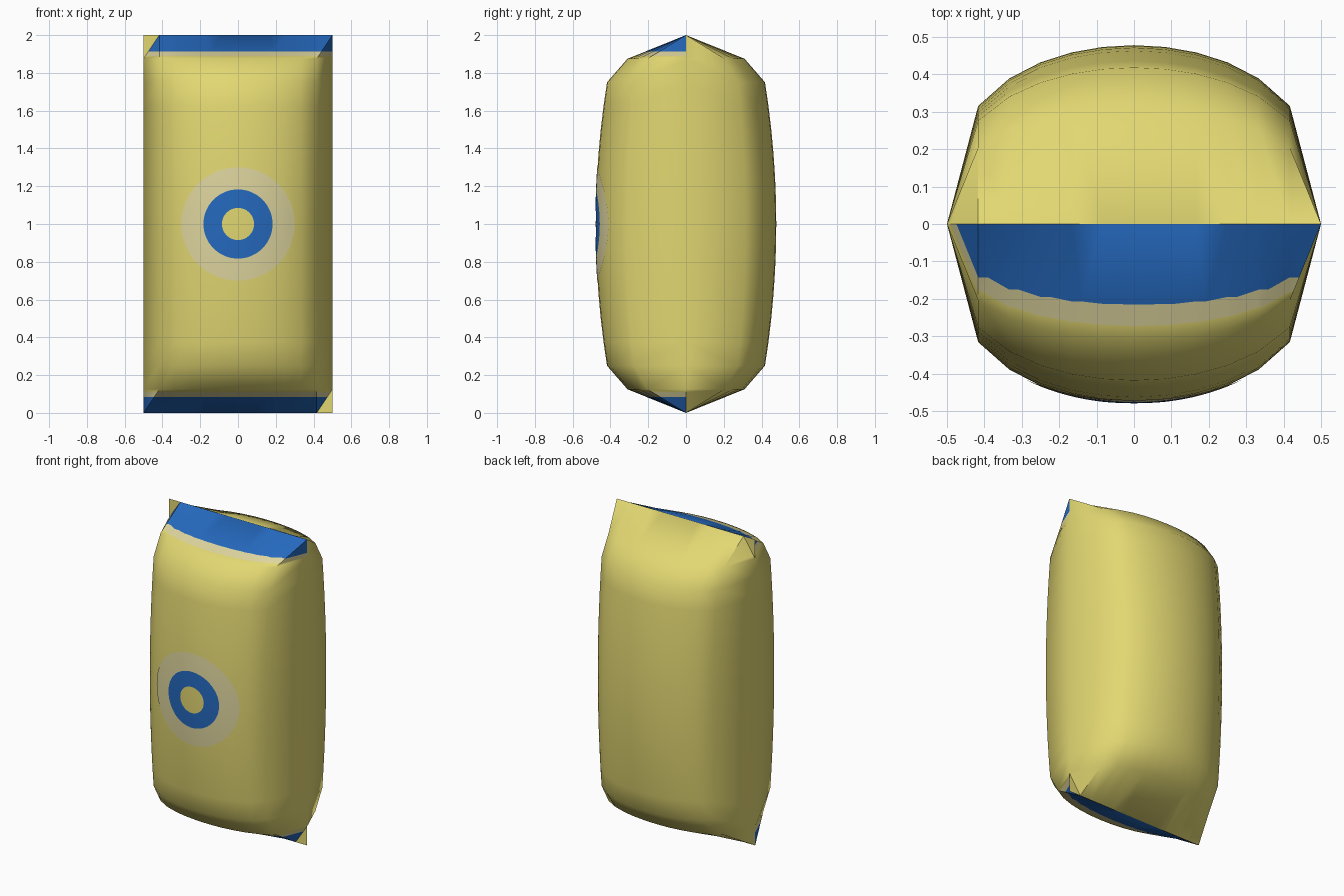
import bpy, bmesh, math

if "Cube" in bpy.data.objects:
    bpy.data.objects.remove(bpy.data.objects["Cube"])

NX, NZ, DEPTH = 12, 16, 0.478


def material(name, rgb):
    lin = [((c / 255 + 0.055) / 1.055) ** 2.4 for c in rgb]
    m = bpy.data.materials.new(name)
    m.diffuse_color = (*lin, 1)
    m.use_nodes = True
    m.node_tree.nodes["Principled BSDF"].inputs["Base Color"].default_value = m.diffuse_color
    return m


YELLOW = material("soft yellow", (226, 215, 114))
BLUE = material("blue", (37, 105, 190))
PALE = material("pale cream", (222, 213, 158))


def bulge(x, z):
    """Half thickness of the puffed bag, zero along all four seams."""
    u, v = min(abs(x) / 0.5, 1), min(abs(z - 1), 1)
    across = max(1 - u * u, 0) ** 0.35
    if v <= 0.75:
        up = 1 - 0.222 * v * v
    elif v <= 0.875:
        up = 0.875 - (v - 0.75) / 0.125 * 0.227
    else:
        up = 0.648 * (1 - v) / 0.125
    return DEPTH * across * up


def finish(bm, name, mats, angle):
    me = bpy.data.meshes.new(name)
    bm.to_mesh(me)
    bm.free()
    for m in mats:
        me.materials.append(m)
    ob = bpy.data.objects.new(name, me)
    bpy.context.collection.objects.link(ob)
    bpy.ops.object.select_all(action='DESELECT')
    ob.select_set(True)
    bpy.context.view_layer.objects.active = ob
    bpy.ops.object.shade_smooth_by_angle(angle=math.radians(angle))
    return ob


# Bag body: two puffed panels sharing their seam points
bm = bmesh.new()
points = {}


def point(i, j, side):
    seam = i in (0, NX) or j in (0, NZ)
    key = (i, j, 0 if seam else side)
    if key not in points:
        x, z = i / NX - 0.5, 2 * j / NZ
        points[key] = bm.verts.new((x, 0 if seam else side * bulge(x, z), z))
    return points[key]


for side in (-1, 1):
    for i in range(NX):
        for j in range(NZ):
            a, b = point(i, j, side), point(i + 1, j, side)
            c, d = point(i + 1, j + 1, side), point(i, j + 1, side)
            for tri in ((a, b, c), (a, c, d)):
                flat = all(abs(v.co.y) < 1e-6 for v in tri)
                if flat and side < 0:
                    continue  # flat corner tips belong to the back panel
                bm.faces.new(tri if side < 0 else tri[::-1])

# Printed bands along the top and bottom of the front panel
for z in (0.085, 0.11, 1.89, 1.913):
    front = [f for f in bm.faces if f.calc_center_median().y < -1e-5]
    edges = {e for f in front for e in f.edges}
    verts = {v for f in front for v in f.verts}
    bmesh.ops.bisect_plane(bm, geom=list(verts) + list(edges) + front, dist=1e-5,
                           plane_co=(0, 0, z), plane_no=(0, 0, 1))
for f in bm.faces:
    c = f.calc_center_median()
    if c.y < -1e-5:
        h = 1 - abs(c.z - 1)
        f.material_index = 1 if h < 0.086 else 2 if h < 0.11 else 0
finish(bm, "bag_body", [YELLOW, BLUE, PALE], 45)


# Printed rings on the front, thin plates that follow the bulge
def ring(name, r0, r1, mat, steps=4, seg=64):
    bm = bmesh.new()
    loops = []
    for k in range(steps + 1):
        r = r0 + (r1 - r0) * k / steps
        loop = []
        for s in range(seg):
            t = 2 * math.pi * s / seg
            x, z = r * math.cos(t), 1 + r * math.sin(t)
            loop.append(bm.verts.new((x, -bulge(x, z) - 0.002, z)))
        loops.append(loop)
    for p, q in zip(loops, loops[1:]):
        for s in range(seg):
            n = (s + 1) % seg
            bm.faces.new((p[s], q[s], q[n], p[n]))
    finish(bm, name, [mat], 45)


ring("blue_ring", 0.085, 0.183, BLUE)
ring("pale_ring", 0.183, 0.30, PALE)
